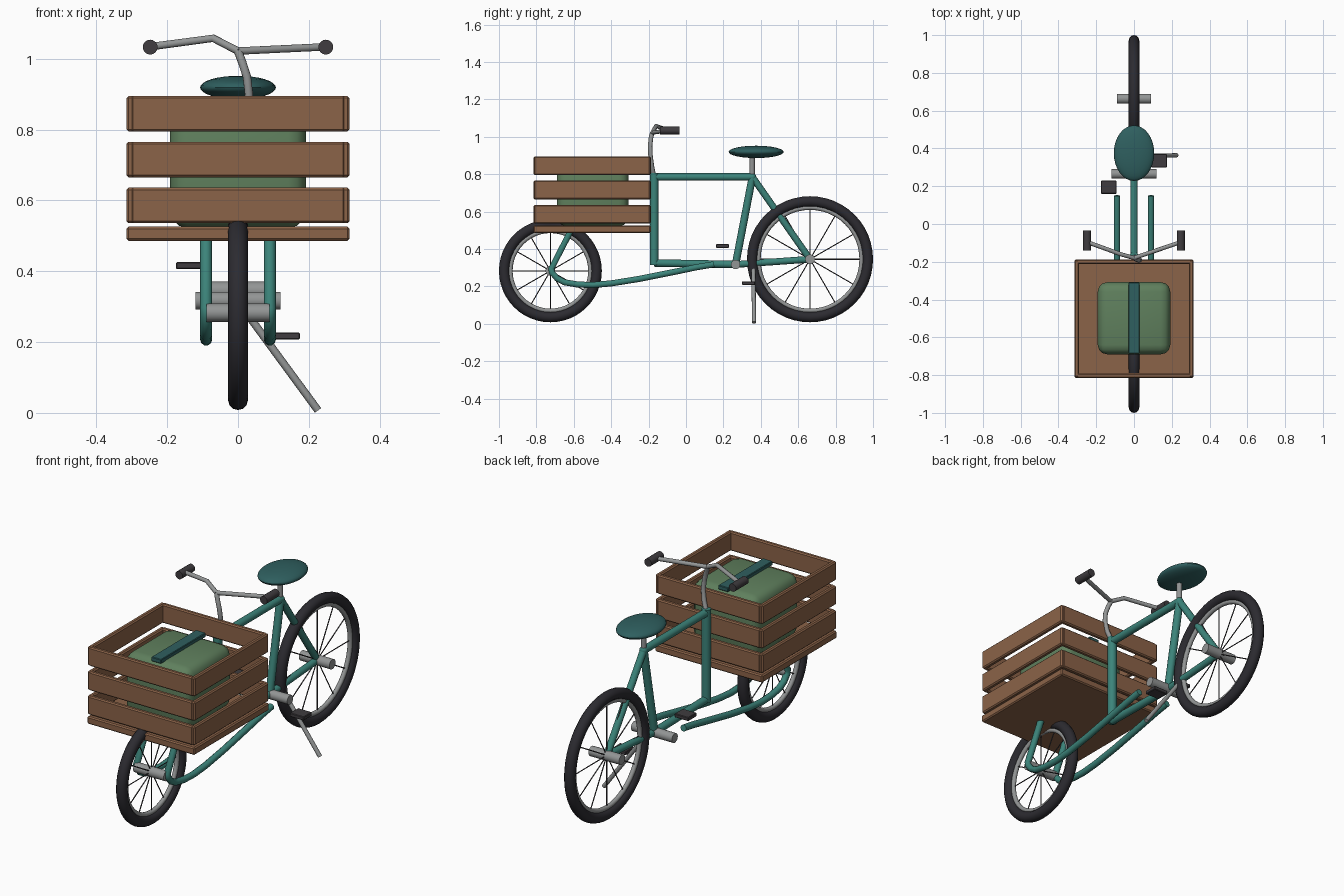
import bpy, math
from mathutils import Vector

if "Cube" in bpy.data.objects:
    bpy.data.objects.remove(bpy.data.objects["Cube"])


def material(name, rgb):
    m = bpy.data.materials.new(name)
    m.diffuse_color = (*rgb, 1)
    m.use_nodes = True
    m.node_tree.nodes["Principled BSDF"].inputs["Base Color"].default_value = m.diffuse_color
    return m


TEAL = material("teal paint", (0.045, 0.23, 0.195))
SADDLE = material("dark teal", (0.028, 0.115, 0.115))
WOOD = material("brown wood", (0.26, 0.125, 0.065))
GREEN = material("sage green", (0.115, 0.215, 0.11))
RUBBER = material("black rubber", (0.025, 0.024, 0.03))
GREY = material("grey metal", (0.29, 0.30, 0.30))
GRIP = material("dark grip", (0.05, 0.045, 0.05))


def finish(name, mat, smooth=True):
    ob = bpy.context.object
    ob.name = name
    ob.data.materials.clear()
    ob.data.materials.append(mat)
    if smooth:
        bpy.ops.object.shade_smooth_by_angle(angle=math.radians(40))
    return ob


def rod(name, a, b, r, mat, sides=14):
    a, b = Vector(a), Vector(b)
    d = b - a
    bpy.ops.mesh.primitive_cylinder_add(vertices=sides, radius=r, depth=d.length, location=(a + b) / 2,
                                        rotation=d.to_track_quat('Z', 'Y').to_euler())
    return finish(name, mat)


def tube(name, pts, r, mat):
    # bent tube along a polyline
    cu = bpy.data.curves.new(name, 'CURVE')
    cu.dimensions = '3D'
    cu.bevel_depth = r
    cu.bevel_resolution = 3
    cu.use_fill_caps = True
    sp = cu.splines.new('POLY')
    sp.points.add(len(pts) - 1)
    for p, c in zip(sp.points, pts):
        p.co = (*c, 1)
    ob = bpy.data.objects.new(name, cu)
    bpy.context.collection.objects.link(ob)
    bpy.ops.object.select_all(action='DESELECT')
    ob.select_set(True)
    bpy.context.view_layer.objects.active = ob
    bpy.ops.object.convert(target='MESH')
    return finish(name, mat)


def box(name, lo, hi, mat, bevel=0.006, segs=1):
    lo, hi = Vector(lo), Vector(hi)
    bpy.ops.mesh.primitive_cube_add(size=1, location=(lo + hi) / 2)
    ob = bpy.context.object
    ob.scale = hi - lo
    bpy.ops.object.transform_apply(location=False, rotation=False, scale=True)
    if bevel:
        m = ob.modifiers.new("bevel", 'BEVEL')
        m.width = bevel
        m.segments = segs
        bpy.ops.object.modifier_apply(modifier="bevel")
    return finish(name, mat, segs > 1)


def torus(name, c, major, minor, mat):
    bpy.ops.mesh.primitive_torus_add(location=c, rotation=(0, math.pi / 2, 0), major_radius=major,
                                     minor_radius=minor, major_segments=48, minor_segments=12)
    return finish(name, mat)


def wheel(name, y, z, radius):
    c = Vector((0, y, z))
    torus(name + "_tyre", c, radius - 0.028, 0.028, RUBBER)
    torus(name + "_rim", c, radius - 0.061, 0.012, GREY)
    rod(name + "_hub", (-0.089, y, z), (0.089, y, z), 0.026, GREY, 20)
    for i in range(12):
        a = i * math.tau / 12
        d = Vector((0, math.sin(a), math.cos(a)))
        rod(f"{name}_spoke_{i}", c + d * 0.02, c + d * (radius - 0.06), 0.0028, GRIP, 6)


# wheels
wheel("front_wheel", -0.725, 0.283, 0.275)
wheel("rear_wheel", 0.663, 0.345, 0.337)

# main frame
head_top, head_low = (0, -0.17, 0.785), (0, -0.17, 0.325)
seat_top, crank, axle = (0, 0.355, 0.785), (0, 0.265, 0.317), (0, 0.663, 0.345)
rod("head_tube", (0, -0.17, 0.805), (0, -0.17, 0.315), 0.023, TEAL)
rod("top_tube", head_top, seat_top, 0.02, TEAL)
rod("down_tube", head_low, crank, 0.02, TEAL)
rod("seat_tube", seat_top, crank, 0.02, TEAL)
rod("seat_stay", seat_top, axle, 0.018, TEAL)
rod("chain_stay", crank, axle, 0.018, TEAL)
bpy.ops.mesh.primitive_uv_sphere_add(segments=14, ring_count=8, radius=0.021, location=seat_top)
finish("seat_joint", TEAL)

# cargo rails that carry the front wheel
for side, x in (("left", -0.09), ("right", 0.09)):
    yz = [(-0.60, 0.535), (-0.63, 0.47), (-0.72, 0.295), (-0.717, 0.275), (-0.69, 0.243), (-0.65, 0.222),
          (-0.58, 0.21), (-0.50, 0.207), (-0.40, 0.216), (-0.25, 0.24), (-0.05, 0.28), (0.06, 0.303), (0.15, 0.318)]
    tube(f"cargo_rail_{side}", [(x, y, z) for y, z in yz], 0.017, TEAL)

# saddle and post
rod("seat_post", (0, 0.354, 0.78), (0, 0.354, 0.91), 0.014, GREY)
bpy.ops.mesh.primitive_uv_sphere_add(segments=32, ring_count=16, radius=1, location=(0, 0.375, 0.919))
bpy.context.object.scale = (0.107, 0.147, 0.033)
bpy.ops.object.transform_apply(location=False, rotation=False, scale=True)
finish("saddle", SADDLE)

# stem, handlebar and grips
tube("stem", [(0, -0.17, 0.785), (0.022, -0.182, 0.84), (0.031, -0.19, 0.90), (0.025, -0.192, 0.95),
              (0.012, -0.188, 0.99), (0, -0.18, 1.022)], 0.012, GREY)
tube("handlebar_left", [(0, -0.18, 1.022), (-0.07, -0.16, 1.058), (-0.25, -0.095, 1.034)], 0.011, GREY)
tube("handlebar_right", [(0, -0.18, 1.022), (0.25, -0.095, 1.034)], 0.011, GREY)
for side, x in (("left", -0.248), ("right", 0.248)):
    rod(f"grip_{side}", (x, -0.14, 1.033), (x, -0.035, 1.033), 0.021, GRIP, 16)

# bottom bracket, pedals and kickstand
rod("bottom_bracket", (-0.12, 0.265, 0.317), (0.12, 0.265, 0.317), 0.025, GREY, 20)
for side, x, y, z in (("left", -0.134, 0.195, 0.416), ("right", 0.134, 0.335, 0.217)):
    box(f"pedal_{side}", (x - 0.041, y - 0.035, z - 0.01), (x + 0.041, y + 0.035, z + 0.01), GRIP, 0.003)
rod("kickstand", (0, 0.36, 0.315), (0.226, 0.364, 0.007), 0.011, GREY, 12)

# wooden crate: floor and three rows of slats
X, Y0, Y1, T = 0.315, -0.815, -0.188, 0.025
box("crate_floor", (-X, Y0, 0.486), (X, Y1, 0.526), WOOD)
for i in range(3):
    z0 = 0.536 + 0.1295 * i
    z1 = z0 + 0.1
    box(f"slat_front_{i}", (-X + 0.012, Y0, z0), (X - 0.012, Y0 + T, z1), WOOD)
    box(f"slat_back_{i}", (-X + 0.012, Y1 - T, z0), (X - 0.012, Y1, z1), WOOD)
    box(f"slat_left_{i}", (-X, Y0 + 0.003, z0), (-X + T, Y1 - 0.003, z1), WOOD)
    box(f"slat_right_{i}", (X - T, Y0 + 0.003, z0), (X, Y1 - 0.003, z1), WOOD)

# cargo bag and strap
box("cargo_bag", (-0.192, -0.69, 0.522), (0.192, -0.308, 0.85), GREEN, 0.05, 3)
box("bag_strap", (-0.029, -0.685, 0.845), (0.029, -0.31, 0.868), SADDLE, 0.003)
